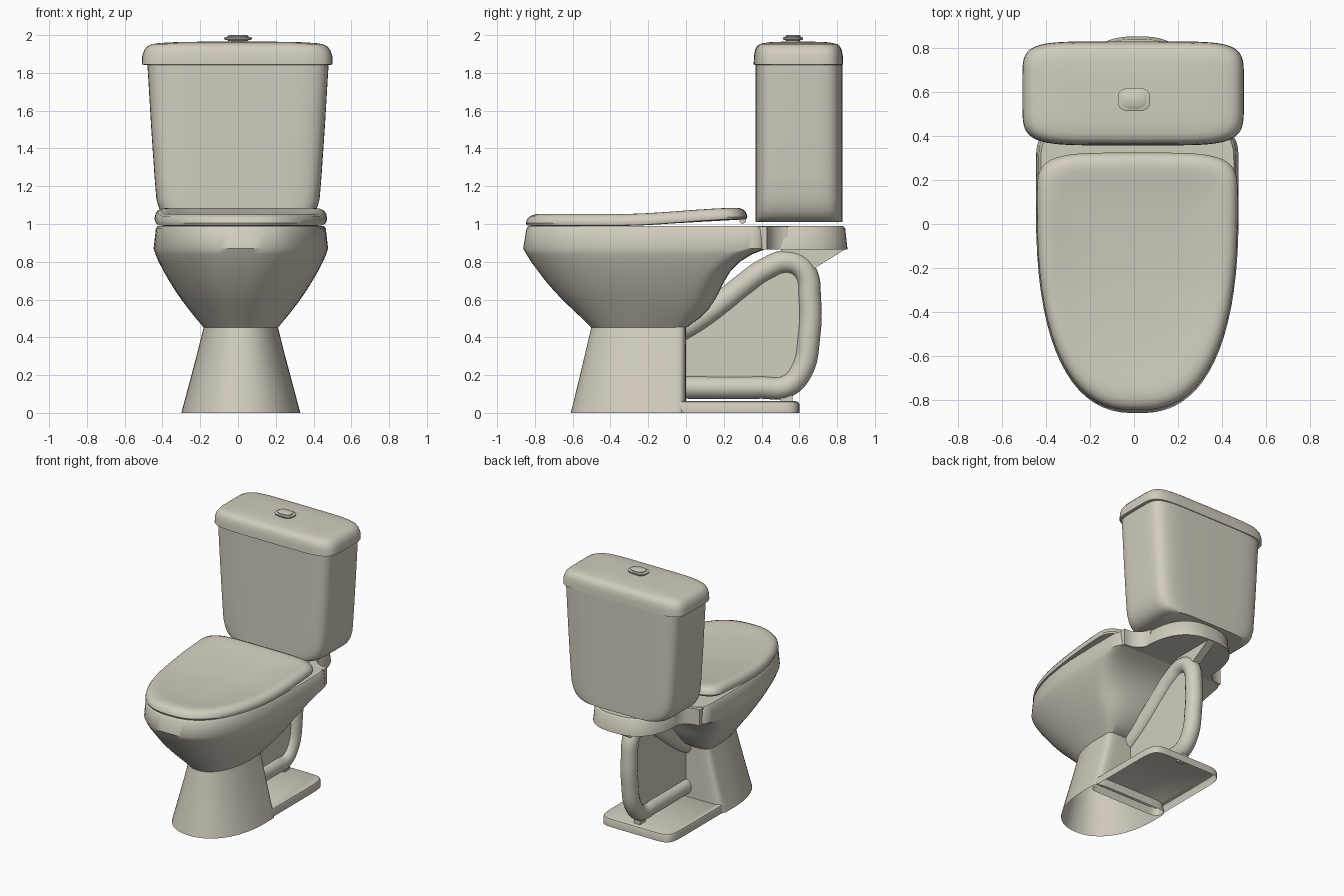
import bpy
import bmesh
import math

if "Cube" in bpy.data.objects:
    bpy.data.objects.remove(bpy.data.objects["Cube"])

ceramic = bpy.data.materials.new("warm grey ceramic")
ceramic.use_nodes = True
COLOUR = (0.65, 0.61, 0.52, 1)
ceramic.diffuse_color = COLOUR
ceramic.node_tree.nodes["Principled BSDF"].inputs["Base Color"].default_value = COLOUR
SHIFT = 0.015  # the bowl and foot sit slightly to one side


def finish(obj, angle=38):
    obj.data.materials.clear()
    obj.data.materials.append(ceramic)
    bpy.ops.object.select_all(action="DESELECT")
    obj.select_set(True)
    bpy.context.view_layer.objects.active = obj
    bpy.ops.object.shade_smooth_by_angle(angle=math.radians(angle))
    return obj


def from_bmesh(name, bm):
    bmesh.ops.recalc_face_normals(bm, faces=bm.faces)
    mesh = bpy.data.meshes.new(name)
    bm.to_mesh(mesh)
    bm.free()
    obj = bpy.data.objects.new(name, mesh)
    bpy.context.collection.objects.link(obj)
    return finish(obj)


def outline(z, half, front, back, mid, nf, nb, steps=72):
    """Rounded outline with its own roundness at the front and the back."""
    ring = []
    for i in range(steps):
        a = 2 * math.pi * i / steps
        c, s = math.cos(a), math.sin(a)
        n, reach = (nb, back - mid) if s > 0 else (nf, mid - front)
        x = math.copysign(abs(c) ** (2 / n), c) * half
        y = mid + math.copysign(abs(s) ** (2 / n), s) * reach
        ring.append((x, y, z))
    return ring


def loft(name, rings, x=0.0, bottom=True, top=True):
    bm = bmesh.new()
    loops = [[bm.verts.new((p[0] + x, p[1], p[2])) for p in r] for r in rings]
    for low, high in zip(loops, loops[1:]):
        for i in range(len(low)):
            j = (i + 1) % len(low)
            bm.faces.new((low[i], low[j], high[j], high[i]))
    if bottom:
        bm.faces.new(loops[0][::-1])
    if top:
        bm.faces.new(loops[-1])
    return from_bmesh(name, bm)


def slab(name, profile, thickness, x):
    """Upright plate from a (y, z) profile."""
    bm = bmesh.new()
    face = bm.faces.new([bm.verts.new((x - thickness / 2, y, z)) for y, z in profile])
    out = bmesh.ops.extrude_face_region(bm, geom=[face])
    moved = [v for v in out["geom"] if isinstance(v, bmesh.types.BMVert)]
    bmesh.ops.translate(bm, verts=moved, vec=(thickness, 0, 0))
    return from_bmesh(name, bm)


# Pedestal: flared foot with a flat back, open underneath
loft("pedestal", [outline(z, h, f, 0, -0.14, 2.2, 8) for z, h, f in
                  [(0, .315, -.61), (.15, .275, -.573), (.3, .235, -.537), (.46, .195, -.5)]],
     SHIFT, bottom=False)

# Floor plate behind the pedestal, hollow underneath
loft("floor_plate", [outline(z, .3 - d, -.1, .6 - d, .2, 14, 9) for z, d in
                     [(0, 0), (.045, 0), (.057, .005), (.062, .018)]],
     SHIFT, bottom=False)

# Bowl with a vertical rim band
bowl_rows = [
    (.45, .195, -.5, 0, -.14, 6), (.5, .237, -.55, .07, -.1, 4),
    (.55, .277, -.603, .12, -.05, 3.5), (.6, .315, -.655, .155, -.02, 3.2),
    (.65, .349, -.702, .18, 0, 3.2), (.7, .38, -.745, .205, .02, 3.4),
    (.75, .409, -.783, .235, .04, 4), (.8, .435, -.82, .285, .06, 5),
    (.84, .452, -.845, .35, .08, 6), (.87, .462, -.862, .43, .1, 9),
    (.975, .45, -.845, .43, .1, 9), (.99, .44, -.832, .42, .1, 9)]
loft("bowl", [outline(z, h, f, b, m, 2.2 + .3 * (z - .45) / .42, n)
              for z, h, f, b, m, n in bowl_rows], SHIFT)

# Rounded shelf that carries the tank
loft("tank_shelf", [outline(z, .3 - d, .3, .855 - d, .45, 8, 2.6) for z, d in
                    [(.865, 0), (.975, .012), (.99, .025)]], SHIFT)


# Concave fillets joining the rim corners to the shelf
def fillet(side):
    arc = [(.27, .38), (.43, .38), (.43, .43)]
    for i in range(9):
        a = math.pi / 2 * i / 8
        arc.append((.41 - .12 * math.sin(a), .54 - .11 * math.cos(a)))
    arc.append((.27, .54))
    return [[(side * px, py, z) for px, py in arc] for z in (.866, .988)]


for side, label in ((1, "left"), (-1, "right")):
    loft(label + "_shelf_fillet", fillet(side), SHIFT)

# Trap pipe looping from the bowl down to the floor
path = [(-.04, .43), (.06, .49), (.17, .57), (.3, .675), (.42, .76), (.54, .8),
        (.625, .755), (.655, .6), (.65, .4), (.61, .22), (.53, .14), (.4, .135), (-.04, .135)]
curve = bpy.data.curves.new("trap_pipe", "CURVE")
curve.dimensions = "3D"
curve.bevel_depth = 0.06
curve.bevel_resolution = 6
curve.resolution_u = 6
curve.use_fill_caps = True
spline = curve.splines.new("BEZIER")
spline.bezier_points.add(len(path) - 1)
for point, (y, z) in zip(spline.bezier_points, path):
    point.co = (SHIFT, y, z)
    point.handle_left_type = point.handle_right_type = "AUTO"
pipe = bpy.data.objects.new("trap_pipe", curve)
bpy.context.collection.objects.link(pipe)
bpy.ops.object.select_all(action="DESELECT")
pipe.select_set(True)
bpy.context.view_layer.objects.active = pipe
bpy.ops.object.convert(target="MESH")
finish(bpy.context.view_layer.objects.active)

# Thin web filling the pipe loop, and the bracket under the shelf
slab("pipe_web", path, .03, SHIFT)
slab("shelf_bracket", [(.85, .87), (.68, .765), (.55, .8), (.5, .87)], .06, SHIFT)
slab("pipe_foot", [(.5, .05), (.565, .05), (.565, .12), (.5, .12)], .05, SHIFT)

# Seat cover: dished shell rising towards the hinge
cover = []
for scale, z in [(.95, .99), (.99, .993), (1, 1.005), (.99, 1.025), (.965, 1.042),
                 (.92, 1.052), (.86, 1.053), (.76, 1.045), (.6, 1.037), (.35, 1.033), (.05, 1.032)]:
    ring = []
    for x, y, _ in outline(0, .457, -.848, .325, .1, 2.5, 4.5):
        y = -.2 + (y + .2) * scale
        t = min(max((y + .35) / .65, 0), 1)
        ring.append((x * scale, y, z + .033 * t * t * (3 - 2 * t)))
    cover.append(ring)
loft("seat_cover", cover, SHIFT)

# Hinge bar
bpy.ops.mesh.primitive_cylinder_add(vertices=20, radius=.018, depth=.5,
                                    location=(SHIFT, .3, 1.02), rotation=(0, math.pi / 2, 0))
hinge = bpy.context.object
hinge.name = "seat_hinge"
finish(hinge)

# Tank: tapered in width, rounded in at the lower corners
loft("tank", [outline(z, h, .367, .828, .6, 6, 6) for z, h in
              [(1.01, .33), (1.02, .365), (1.04, .393), (1.075, .415), (1.13, .432),
               (1.25, .442), (1.5, .459), (1.85, .48)]])

# Tank lid with a soft top edge
loft("tank_lid", [outline(z, .505 - d, .358 + d * k, .832 - d * k, .6, 5.5, 6) for z, d, k in
                  [(1.842, .012, .5), (1.845, 0, 1), (1.89, .002, 1), (1.92, .012, .6),
                   (1.94, .028, .6), (1.952, .052, .6), (1.958, .09, .6),
                   (1.963, .18, .5), (1.965, .3, .5)]], -.004)

# Flush button
loft("button_base", [outline(z, h, .567 - h * .72, .567 + h * .72, .567, 3, 3) for z, h in
                     [(1.955, .05), (1.972, .052), (1.976, .072), (1.986, .074), (1.989, .066)]])
loft("button_cap", [outline(z, h, .567 - h * .72, .567 + h * .72, .567, 2.5, 2.5) for z, h in
                    [(1.985, .056), (1.995, .056), (2.0, .046)]])
